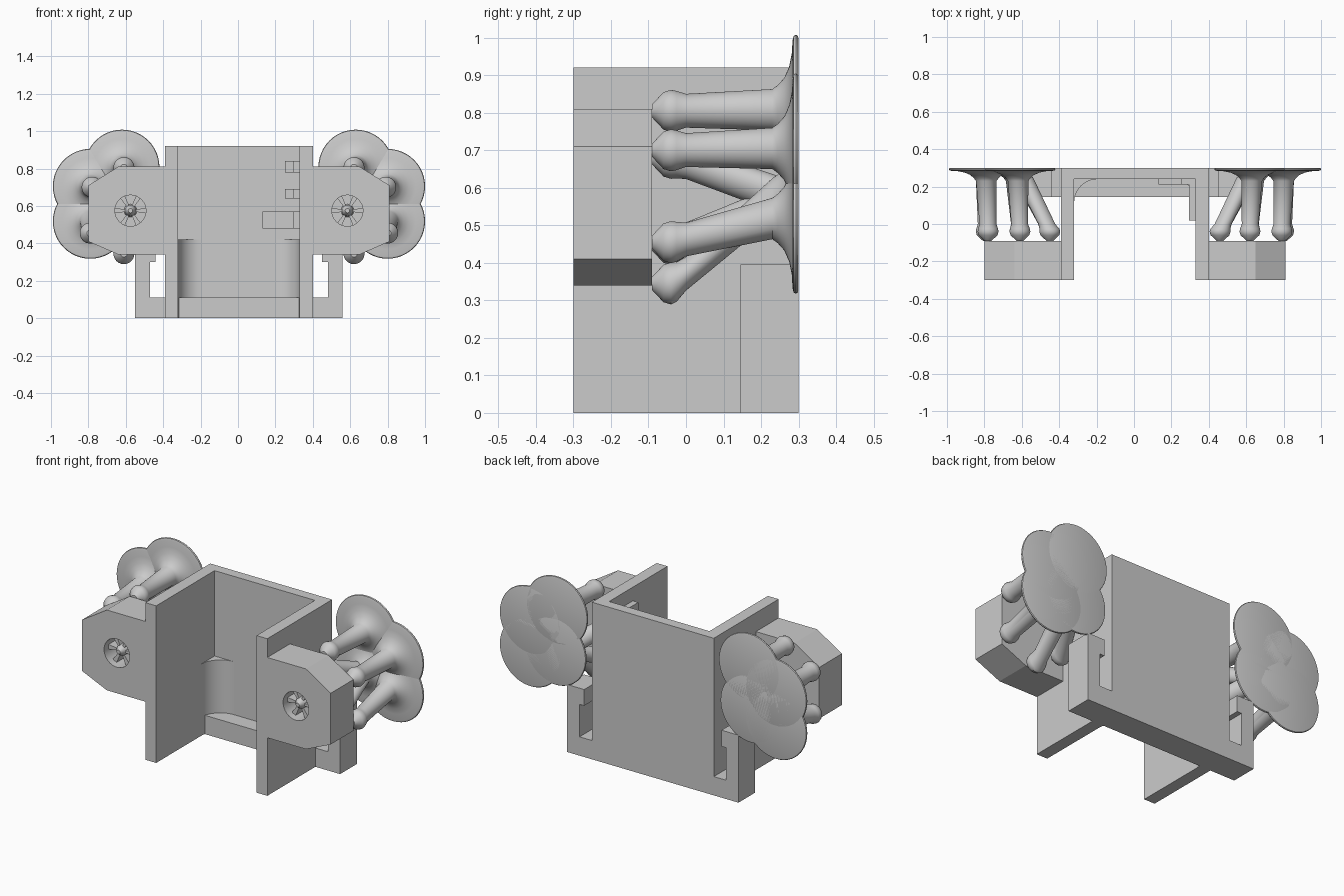
import bpy, bmesh, math
from mathutils import Vector

if "Cube" in bpy.data.objects:
    bpy.data.objects.remove(bpy.data.objects["Cube"])

def finish(name, bm, smooth=False):
    bmesh.ops.recalc_face_normals(bm, faces=bm.faces[:])
    me = bpy.data.meshes.new(name)
    bm.to_mesh(me)
    bm.free()
    ob = bpy.data.objects.new(name, me)
    bpy.context.collection.objects.link(ob)
    if smooth:
        bpy.ops.object.select_all(action='DESELECT')
        ob.select_set(True)
        bpy.context.view_layer.objects.active = ob
        bpy.ops.object.shade_smooth_by_angle(angle=math.radians(40))
    return ob

def prism(name, pts, lo, hi, axis, smooth=False):
    """Extrude a 2D outline: axis 'z' uses (x, y) points, axis 'y' uses (x, z)."""
    bm = bmesh.new()
    vs = [bm.verts.new((a, b, lo) if axis == 'z' else (a, lo, b)) for a, b in pts]
    f = bm.faces.new(vs)
    r = bmesh.ops.extrude_face_region(bm, geom=[f])
    d = Vector((0, 0, hi - lo)) if axis == 'z' else Vector((0, hi - lo, 0))
    bmesh.ops.translate(bm, vec=d, verts=[v for v in r['geom'] if isinstance(v, bmesh.types.BMVert)])
    return finish(name, bm, smooth)

def ring_stack(name, rings, n=32):
    """Loft circles facing y; each ring is (x, y, z, radius)."""
    bm = bmesh.new()
    loops = []
    for x, y, z, r in rings:
        loops.append([bm.verts.new((x + r * math.cos(2 * math.pi * i / n), y,
                                    z + r * math.sin(2 * math.pi * i / n))) for i in range(n)])
    for a, b in zip(loops, loops[1:]):
        for i in range(n):
            j = (i + 1) % n
            bm.faces.new((a[i], a[j], b[j], b[i]))
    bm.faces.new(loops[0])
    bm.faces.new(loops[-1])
    return finish(name, bm, True)

# Open-fronted channel body
prism("channel_body", [(-.39, -.30), (-.32, -.30), (-.32, .24), (.33, .24), (.33, -.30),
                       (.40, -.30), (.40, .30), (-.39, .30)], 0, .92, 'z')

# Rear bottom cradle with hooked end posts
prism("rear_cradle", [(-.55, 0), (.56, 0), (.56, .395), (.45, .395), (.45, .30), (.48, .30),
                      (.48, .11), (-.47, .11), (-.47, .30), (-.44, .30), (-.44, .395),
                      (-.55, .395)], .145, .30, 'y')

# Angle brackets in the inner right corner
for i, (x0, z0, z1) in enumerate([(.25, .78, .84), (.25, .64, .69), (.13, .48, .57)]):
    prism(f"corner_bracket_{i}", [(x0, .245), (x0, .21), (.295, .21), (.295, .02),
                                  (.335, .02), (.335, .245)], z0, z1, 'z')

TIP = [(-.09, .018), (-.06, .05), (-.04, .056), (-.025, .053), (.0, .045)]
FLARE = [(.23, .055), (.245, .066), (.262, .085), (.275, .115), (.282, .15),
         (.284, .185), (.287, .197), (.293, .20), (.298, .197), (.30, .19)]
# tube tip (x, z), foot (x, z), ends in a flared pad
TUBES = [((.62, .805), (.63, .808), True), ((.79, .70), (.80, .705), True),
         ((.80, .455), (.80, .518), True), ((.62, .345), (.64, .57), True),
         ((.46, .68), (.60, .58), False), ((.46, .45), (.61, .56), False)]

for s, side in ((1, "right"), (-1, "left")):
    X = lambda x: s * (x - .005) + .005

    # Concave fillet in the lower inner corner
    arc = [(.205 + .125 * math.sin(a), .115 + .125 * math.cos(a))
           for a in (math.pi / 2 * i / 10 for i in range(11))]
    prism(f"{side}_corner_fillet", [(X(x), y) for x, y in arc + [(.335, .115), (.335, .245), (.205, .245)]],
          0, .42, 'z', True)

    # Faceted side housing with a round blind opening
    housing = prism(f"{side}_housing", [(X(x), z) for x, z in
                    [(.39, .34), (.65, .34), (.81, .41), (.81, .71), (.65, .81), (.39, .81)]],
                    -.30, -.09, 'y')
    cx, cz = X(.585), .575
    cutter = ring_stack(f"{side}_opening_cutter", [(cx, -.40, cz, .083), (cx, -.20, cz, .083)])
    cutter.hide_render = True
    cutter.hide_viewport = True
    m = housing.modifiers.new("opening", 'BOOLEAN')
    m.object = cutter
    m.solver = 'EXACT'

    # Hub and blades inside the opening
    ring_stack(f"{side}_hub", [(cx, -.285, cz, .012), (cx, -.26, cz, .03), (cx, -.195, cz, .035)], 16)
    for k in range(6):
        a = k * math.pi / 3
        u, v = (math.cos(a), math.sin(a)), (-math.sin(a), math.cos(a))
        quad = [(.02, -.006), (.085, -.014), (.085, .014), (.02, .006)]
        prism(f"{side}_blade_{k}", [(cx + p * u[0] + q * v[0], cz + p * u[1] + q * v[1])
                                    for p, q in quad], -.26, -.195, 'y')

    # Knobbed tubes spreading into overlapping round pads
    for k, (t, f, pad) in enumerate(TUBES):
        prof = TIP + (FLARE if pad else [(.25, .05)])
        rings = []
        for y, r in prof:
            w = min(max((y + .03) / .26, 0), 1)
            rings.append((X(t[0] + (f[0] - t[0]) * w), y, t[1] + (f[1] - t[1]) * w, r))
        ring_stack(f"{side}_{'pad_tube' if pad else 'inner_tube'}_{k}", rings, 48)
